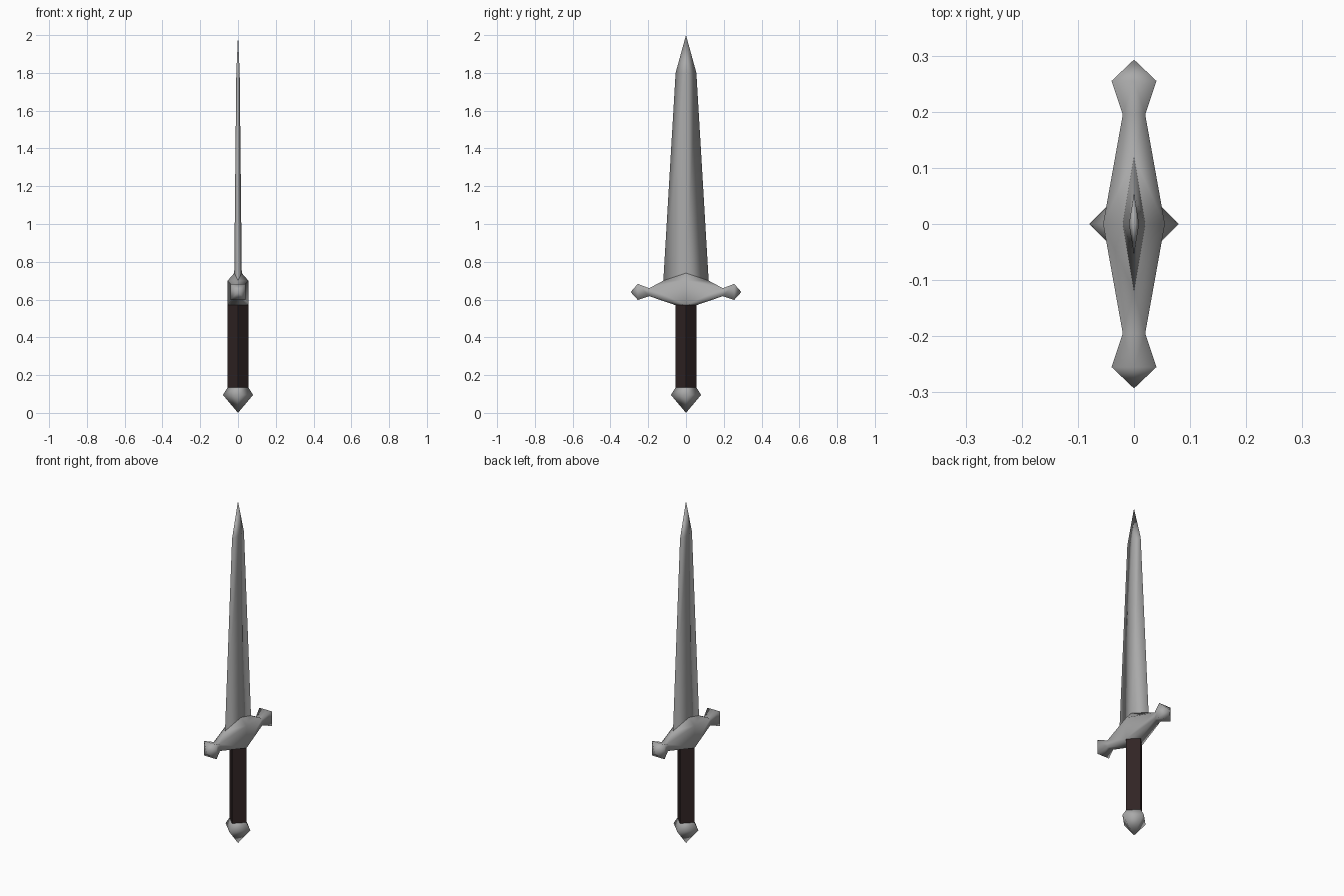
import bpy, bmesh

if "Cube" in bpy.data.objects:
    bpy.data.objects.remove(bpy.data.objects["Cube"])


def material(name, color):
    m = bpy.data.materials.new(name)
    m.diffuse_color = (*color, 1)
    m.use_nodes = True
    m.node_tree.nodes["Principled BSDF"].inputs["Base Color"].default_value = m.diffuse_color
    return m


steel = material("grey steel", (0.4, 0.4, 0.4))
leather = material("dark brown leather", (0.03, 0.018, 0.018))


def finish(name, bm, mat, smooth):
    bmesh.ops.remove_doubles(bm, verts=bm.verts, dist=0.0005)
    bmesh.ops.recalc_face_normals(bm, faces=bm.faces)
    for f in bm.faces:
        f.smooth = smooth
    me = bpy.data.meshes.new(name)
    bm.to_mesh(me)
    bm.free()
    me.materials.append(mat)
    ob = bpy.data.objects.new(name, me)
    bpy.context.collection.objects.link(ob)
    return ob


def diamond_loft(name, rings, mat, smooth=True):
    """Stack diamond rings (rx, ry, z at x corners, z at y corners)."""
    bm = bmesh.new()
    loops = [[bm.verts.new(p) for p in
              ((rx, 0, zx), (0, ry, zy), (-rx, 0, zx), (0, -ry, zy))]
             for rx, ry, zx, zy in rings]
    for a, b in zip(loops, loops[1:]):
        for i in range(4):
            j = (i + 1) % 4
            bm.faces.new((a[i], a[j], b[j], b[i]))
    bmesh.ops.dissolve_degenerate(bm, dist=0.0001, edges=bm.edges)
    return finish(name, bm, mat, smooth)


# Pommel, grip and blade are all four-sided with corners on the axes
diamond_loft("pommel", [(0, 0, 0, 0), (0.08, 0.08, 0.095, 0.095),
                        (0.055, 0.055, 0.135, 0.135)], steel)
diamond_loft("grip", [(0.055, 0.055, 0.135, 0.135),
                      (0.055, 0.055, 0.572, 0.572)], leather, False)
diamond_loft("blade", [(0.02, 0.12, 0.74, 0.70), (0.009, 0.055, 1.8, 1.8),
                       (0, 0, 2, 2)], steel)

# Crossguard: one quarter described, mirrored over x and y
P = {
    "low": (0.055, 0, 0.57), "high": (0.055, 0, 0.70),
    "blade_side": (0.02, 0, 0.74), "blade_edge": (0, 0.12, 0.70),
    "grip_edge": (0, 0.055, 0.57),
    "neck_low": (0.02, 0.195, 0.618), "neck_high": (0.02, 0.195, 0.66),
    "neck_low_mid": (0, 0.195, 0.618), "neck_high_mid": (0, 0.195, 0.66),
    "end_low": (0.04, 0.255, 0.598), "end_high": (0.04, 0.255, 0.683),
    "end_low_mid": (0, 0.255, 0.598), "end_high_mid": (0, 0.255, 0.683),
    "tip": (0, 0.293, 0.64),
}
FACES = [
    "low high neck_high neck_low",
    "high blade_side blade_edge neck_high",
    "blade_edge neck_high_mid neck_high",
    "low neck_low grip_edge",
    "grip_edge neck_low neck_low_mid",
    "neck_low neck_high end_high end_low",
    "neck_high neck_high_mid end_high_mid end_high",
    "neck_low neck_low_mid end_low_mid end_low",
    "end_low end_high tip",
    "end_high end_high_mid tip",
    "end_low end_low_mid tip",
]
bm = bmesh.new()
for sx in (1, -1):
    for sy in (1, -1):
        for face in FACES:
            bm.faces.new([bm.verts.new((P[n][0] * sx, P[n][1] * sy, P[n][2]))
                          for n in face.split()])
finish("crossguard", bm, steel, True)
